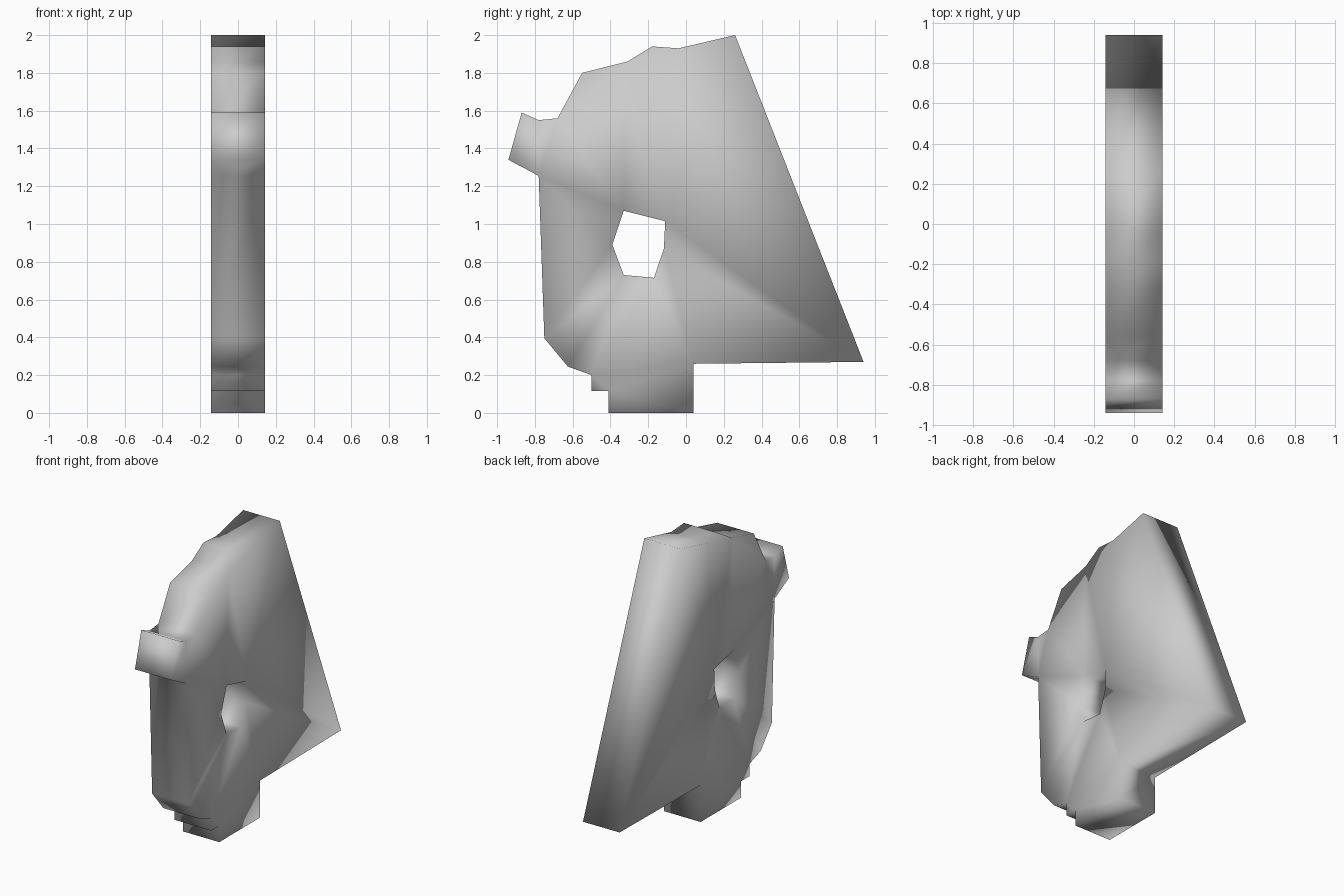
import bpy
import bmesh

cube = bpy.data.objects.get("Cube")
if cube:
    bpy.data.objects.remove(cube, do_unlink=True)

HALF_WIDTH = 0.142

# Side profile (y, z): rear slope, foot, front edge, nose block, stepped top
OUTLINE = [
    (0.26, 2.0), (0.94, 0.27), (0.04, 0.26), (0.04, 0), (-0.41, 0),
    (-0.41, 0.115), (-0.5, 0.115), (-0.5, 0.2), (-0.625, 0.245), (-0.75, 0.395),
    (-0.78, 1.255), (-0.94, 1.34), (-0.87, 1.59), (-0.78, 1.55), (-0.68, 1.56),
    (-0.55, 1.8), (-0.31, 1.86), (-0.18, 1.94), (-0.04, 1.93),
]
# Six-sided opening through the plate
HOLE = [(-0.33, 1.07), (-0.11, 1.015), (-0.117, 0.87),
        (-0.17, 0.715), (-0.33, 0.73), (-0.39, 0.89)]


def add_loop(bm, points):
    """Closed loop of edges on the left side of the plate."""
    verts = [bm.verts.new((-HALF_WIDTH, y, z)) for y, z in points]
    return [bm.edges.new((a, b)) for a, b in zip(verts, verts[1:] + verts[:1])]


# Flat grey material
grey = bpy.data.materials.new("plain grey")
grey.use_nodes = True
colour = (0.6, 0.6, 0.6, 1)
grey.diffuse_color = colour
grey.node_tree.nodes["Principled BSDF"].inputs["Base Color"].default_value = colour

# Fill the profile around the opening, then extrude it to full width
bm = bmesh.new()
edges = add_loop(bm, OUTLINE) + add_loop(bm, HOLE)
bmesh.ops.triangle_fill(bm, edges=edges, use_beauty=True, use_dissolve=False)
side = bmesh.ops.extrude_face_region(bm, geom=bm.faces[:], use_keep_orig=True)
moved = [v for v in side["geom"] if isinstance(v, bmesh.types.BMVert)]
bmesh.ops.translate(bm, verts=moved, vec=(2 * HALF_WIDTH, 0, 0))
bmesh.ops.recalc_face_normals(bm, faces=bm.faces[:])

# Soft shading runs over every edge
for face in bm.faces:
    face.smooth = True

mesh = bpy.data.meshes.new("profile_plate")
bm.to_mesh(mesh)
bm.free()
mesh.materials.append(grey)
plate = bpy.data.objects.new("profile_plate", mesh)
bpy.context.collection.objects.link(plate)
